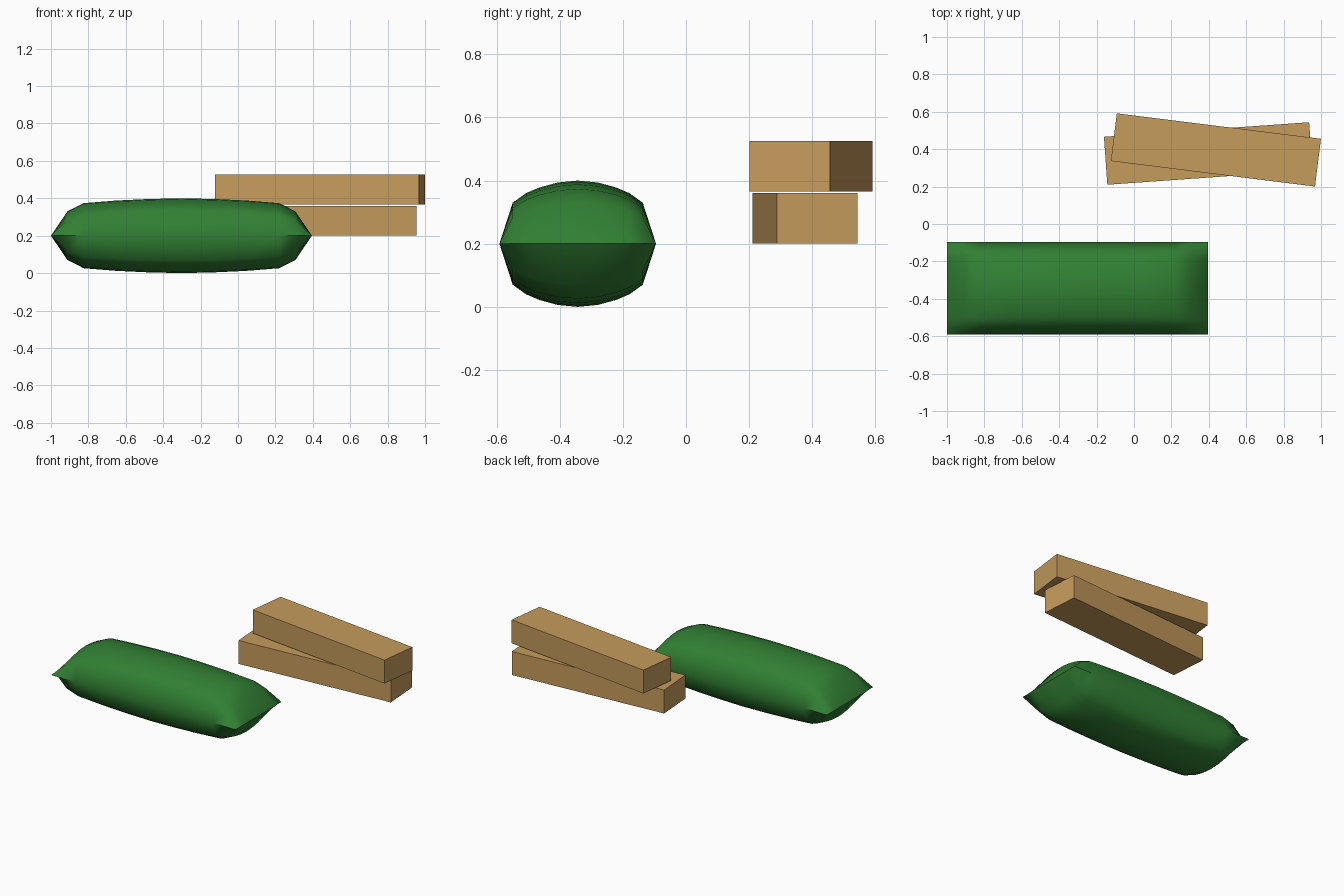
import bpy, bmesh, math

if "Cube" in bpy.data.objects:
    bpy.data.objects.remove(bpy.data.objects["Cube"])


def material(name, rgb):
    m = bpy.data.materials.new(name)
    m.diffuse_color = (*rgb, 1)
    m.use_nodes = True
    m.node_tree.nodes["Principled BSDF"].inputs["Base Color"].default_value = m.diffuse_color
    return m


green = material("bag green", (0.031, 0.216, 0.034))
wood = material("light wood", (0.565, 0.332, 0.107))


def plank(name, centre, angle):
    """A rectangular timber turned about z."""
    bpy.ops.mesh.primitive_cube_add(size=1, location=centre, rotation=(0, 0, math.radians(angle)))
    ob = bpy.context.object
    ob.name = name
    ob.scale = (1.1, 0.257, 0.16)
    ob.data.materials.append(wood)


plank("lower_plank", (0.397, 0.377, 0.28), 4.05)
plank("upper_plank", (0.438, 0.396, 0.446), -7.1)


def full_profile(half, size):
    """Mirror (distance from edge, height factor) pairs about the middle."""
    return half + [(size - d, h) for d, h in reversed(half[:-1])]


# Stuffed bag: two bulging sheets joined along a flat rectangular seam
LX, LY, H = 1.395, 0.496, 0.2
along = full_profile([(0, 0), (0.088, 0.65), (0.175, 0.87), (0.35, 0.94), (0.52, 0.98), (LX / 2, 1)], LX)
across = full_profile([(0, 0), (0.042, 0.65), (0.084, 0.80), (0.126, 0.89), (0.185, 0.97), (LY / 2, 1)], LY)
bm = bmesh.new()
for side in (1, -1):
    grid = [[bm.verts.new((-1 + dx, -0.591 + dy, H + side * H * hx * hy)) for dy, hy in across]
            for dx, hx in along]
    for i in range(len(along) - 1):
        for j in range(len(across) - 1):
            bm.faces.new((grid[i][j], grid[i + 1][j], grid[i + 1][j + 1], grid[i][j + 1])[::side])
bmesh.ops.remove_doubles(bm, verts=bm.verts, dist=1e-5)
bmesh.ops.recalc_face_normals(bm, faces=bm.faces)
mesh = bpy.data.meshes.new("stuffed_bag")
bm.to_mesh(mesh)
bm.free()
mesh.materials.append(green)
bag = bpy.data.objects.new("stuffed_bag", mesh)
bpy.context.collection.objects.link(bag)
bpy.ops.object.select_all(action='DESELECT')
bag.select_set(True)
bpy.context.view_layer.objects.active = bag
bpy.ops.object.shade_smooth_by_angle(angle=math.radians(40))
